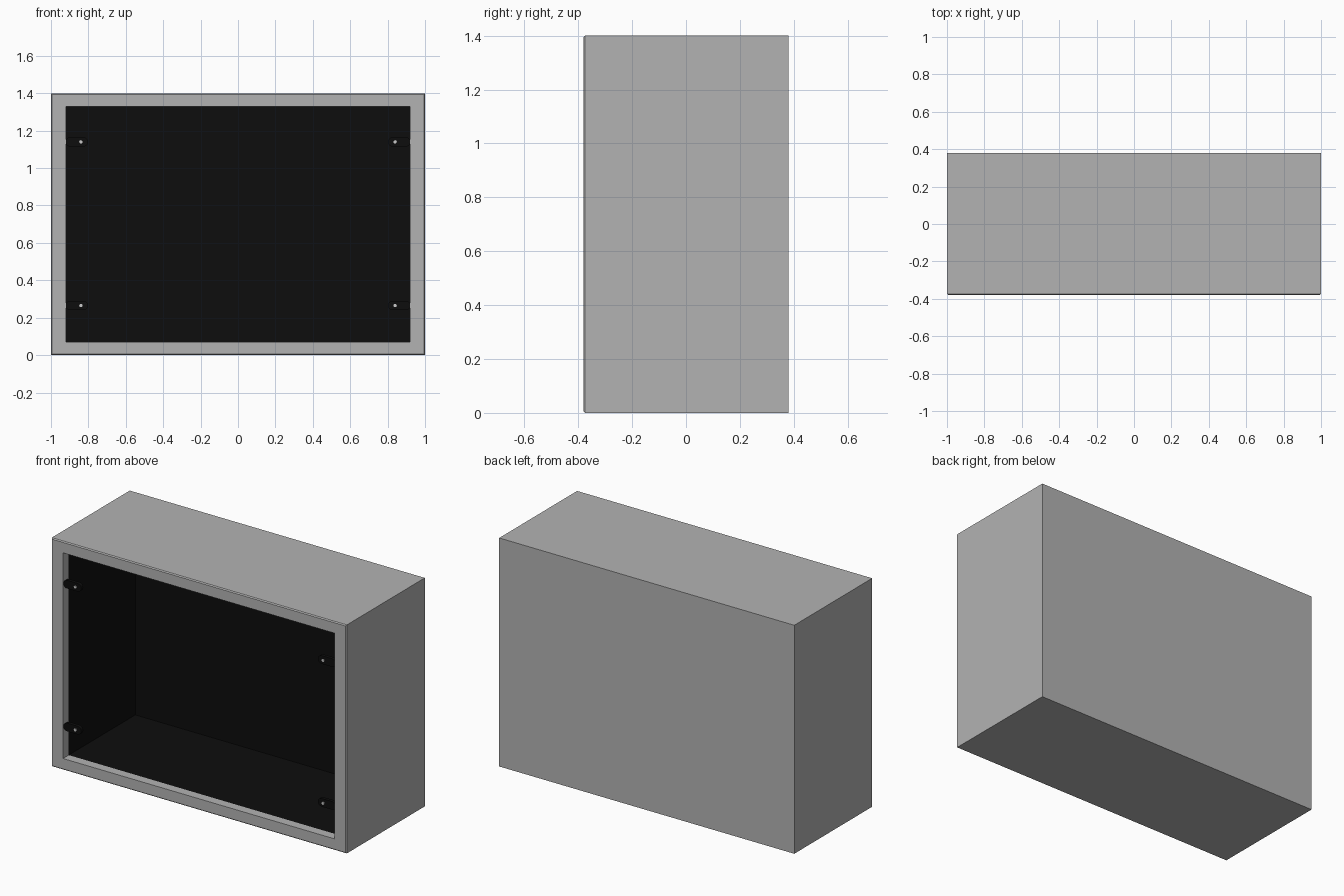
import bpy, bmesh, math
from mathutils import Matrix

if "Cube" in bpy.data.objects:
    bpy.data.objects.remove(bpy.data.objects["Cube"])

black = bpy.data.materials.new("black_lining")
black.diffuse_color = (0.004, 0.004, 0.004, 1)
black.use_nodes = True
black.node_tree.nodes["Principled BSDF"].inputs["Base Color"].default_value = black.diffuse_color
grey = bpy.data.materials.new("grey_casing")
grey.diffuse_color = (0.45, 0.45, 0.45, 1)
grey.use_nodes = True
grey.node_tree.nodes["Principled BSDF"].inputs["Base Color"].default_value = grey.diffuse_color


def finish(bm, name, mats):
    bmesh.ops.recalc_face_normals(bm, faces=bm.faces)
    mesh = bpy.data.meshes.new(name)
    bm.to_mesh(mesh)
    bm.free()
    for m in mats:
        mesh.materials.append(m)
    ob = bpy.data.objects.new(name, mesh)
    bpy.context.collection.objects.link(ob)
    return ob


# Cabinet: rectangular sections running from the back, over the front lip, into the cavity
# each section is (half width, half height, y, material of the band that follows)
sections = [
    (1.0, 0.70, 0.38, 0),
    (1.0, 0.70, -0.374, 0),
    (0.994, 0.694, -0.38, 0),
    (0.92, 0.63, -0.38, 0),
    (0.92, 0.63, -0.325, 1),
    (0.92, 0.63, 0.32, 1),
]
bm = bmesh.new()
rings = []
for w, h, y, _ in sections:
    rings.append([bm.verts.new((sx * w, y, 0.70 + sz * h))
                  for sx, sz in ((-1, -1), (1, -1), (1, 1), (-1, 1))])
for a, b, s in zip(rings, rings[1:], sections):
    for i in range(4):
        j = (i + 1) % 4
        bm.faces.new((a[i], a[j], b[j], b[i])).material_index = s[3]
bm.faces.new(rings[0])
bm.faces.new(rings[-1]).material_index = 1
finish(bm, "cabinet", [grey, black])


# Mounting tab: round-ended plate fixed to the side of the opening
def mounting_tab(cx, cz):
    r, half, y0, y1 = 0.025, 0.035, -0.373, -0.352
    bm = bmesh.new()
    pts = []
    for side, start in ((1, -90), (-1, 90)):
        for k in range(9):
            t = math.radians(start + k * 22.5)
            pts.append((cx + side * half + r * math.cos(t), cz + r * math.sin(t)))
    front = bm.faces.new([bm.verts.new((x, y0, z)) for x, z in pts])
    new = bmesh.ops.extrude_face_region(bm, geom=[front], use_keep_orig=True)
    bmesh.ops.translate(bm, vec=(0, y1 - y0, 0),
                        verts=[v for v in new["geom"] if isinstance(v, bmesh.types.BMVert)])
    finish(bm, "mounting_tab", [black])


# Screw head: small disc on the front of each tab
def screw(cx, cz):
    bm = bmesh.new()
    bmesh.ops.create_cone(bm, cap_ends=True, segments=16, radius1=0.009, radius2=0.009,
                          depth=0.012,
                          matrix=Matrix.Translation((cx, -0.372, cz))
                          @ Matrix.Rotation(math.pi / 2, 4, 'X'))
    finish(bm, "screw", [])


for side in (-1, 1):
    for z in (0.265, 1.14):
        mounting_tab(side * 0.862, z)
        screw(side * 0.84, z)
